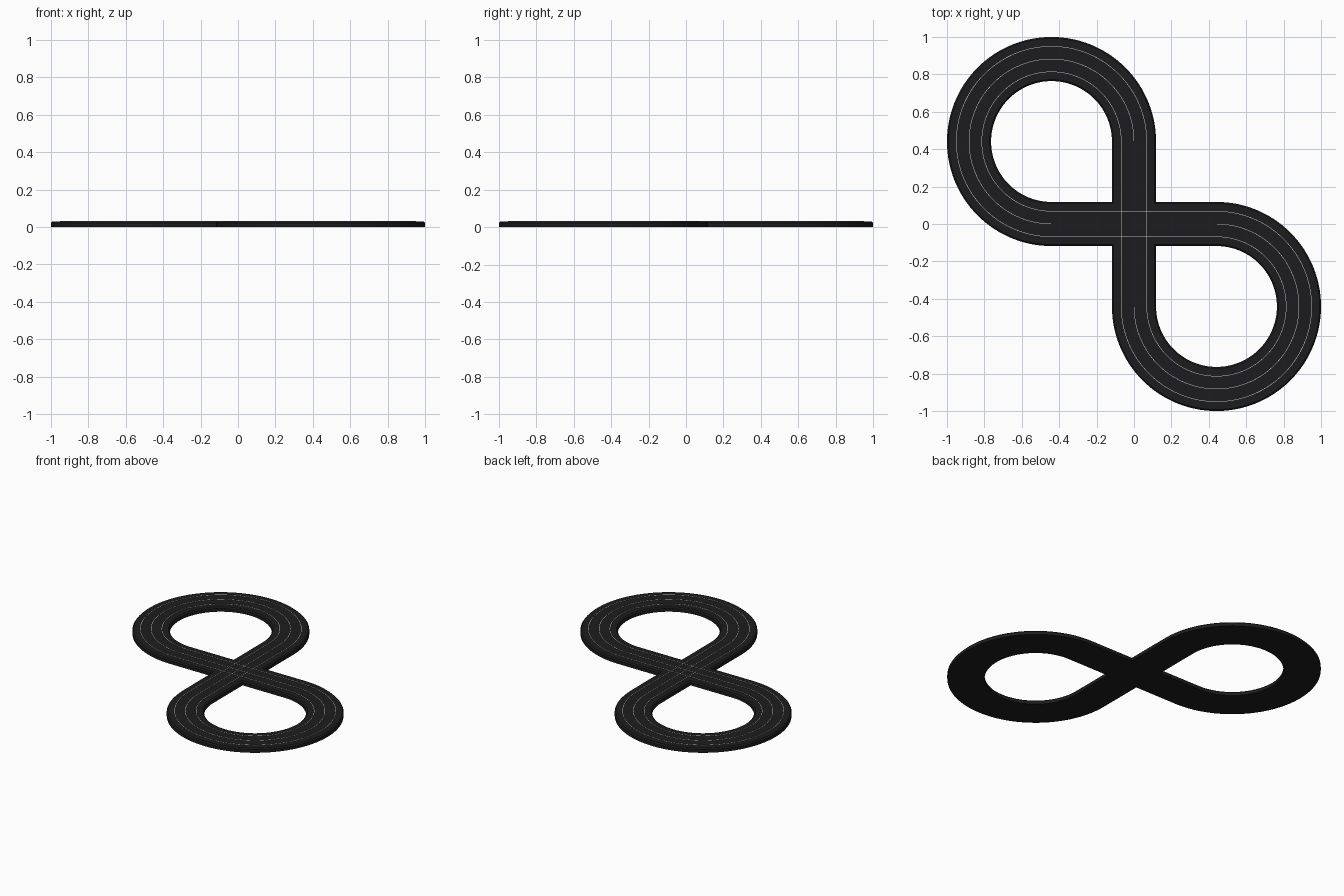
import bpy, bmesh
from math import sin, cos, pi

if "Cube" in bpy.data.objects:
    bpy.data.objects.remove(bpy.data.objects["Cube"])

C = 0.441      # loop radius, also the loop centre offset
W = 0.118      # half width of the road
SEG = 96       # steps per three-quarter loop


def material(name, colour):
    m = bpy.data.materials.new(name)
    m.diffuse_color = colour
    m.use_nodes = True
    m.node_tree.nodes["Principled BSDF"].inputs["Base Color"].default_value = m.diffuse_color
    return m


BLACK = material("track_black", (0.012, 0.012, 0.013, 1))
LIGHT = material("lane_light", (0.6, 0.6, 0.6, 1))

# Figure-eight centre line: (x, y, normal x, normal y), normal to the left
path = []
for i in range(SEG + 1):            # lower right loop, clockwise
    a = pi / 2 - 1.5 * pi * i / SEG
    path.append((C + C * cos(a), -C + C * sin(a), cos(a), sin(a)))
for i in range(SEG + 1):            # upper left loop, anticlockwise
    a = 1.5 * pi * i / SEG
    path.append((-C + C * cos(a), C + C * sin(a), -cos(a), -sin(a)))


def sweep(name, profile, mat):
    """Sweep a closed (offset, height) profile around the circuit."""
    bm = bmesh.new()
    rings = [[bm.verts.new((x + nx * o, y + ny * o, z)) for o, z in profile]
             for x, y, nx, ny in path]
    n = len(profile)
    for k, ring in enumerate(rings):
        nxt = rings[(k + 1) % len(rings)]
        for j in range(n):
            bm.faces.new((ring[j], ring[(j + 1) % n], nxt[(j + 1) % n], nxt[j]))
    bmesh.ops.recalc_face_normals(bm, faces=bm.faces)
    me = bpy.data.meshes.new(name)
    bm.to_mesh(me)
    bm.free()
    me.materials.append(mat)
    ob = bpy.data.objects.new(name, me)
    bpy.context.collection.objects.link(ob)
    bpy.context.view_layer.objects.active = ob
    ob.select_set(True)
    bpy.ops.object.shade_smooth_by_angle(angle=0.5)
    ob.select_set(False)
    return ob


# Road bed with bevelled shoulders
sweep("road_bed", [(-W, 0), (W, 0), (W, 0.022), (W - 0.008, 0.03),
                   (-W + 0.008, 0.03), (-W, 0.022)], BLACK)

# Two lane guides and the centre line
T = 0.0013
for name, o in (("left_lane_guide", 0.068), ("centre_line", 0.0),
                ("right_lane_guide", -0.068)):
    sweep(name, [(o - T, 0.002), (o + T, 0.002), (o + T, 0.0315), (o - T, 0.0315)], LIGHT)
